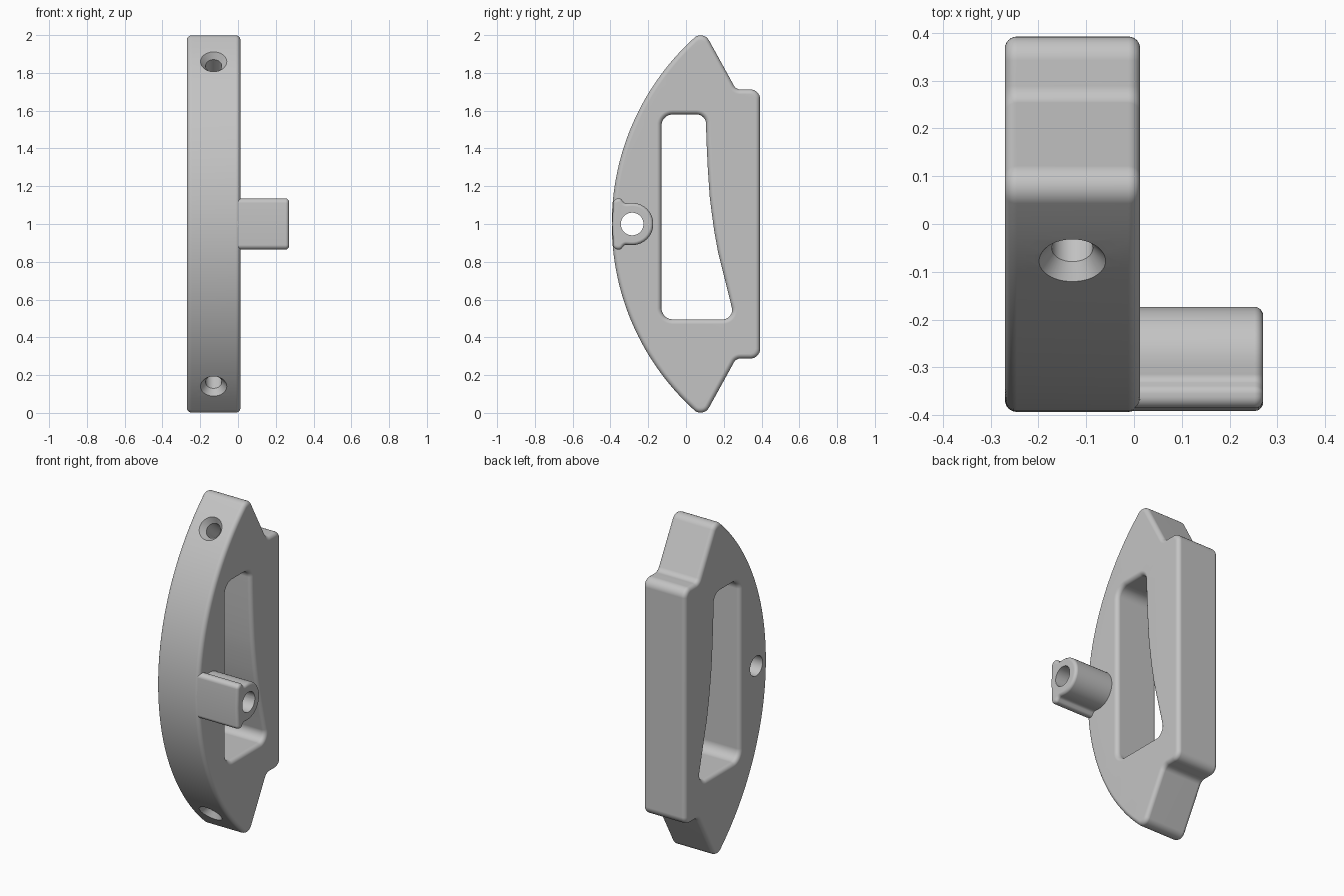
import bpy
import bmesh
from math import cos, sin, pi, tan, radians, sqrt
from mathutils import Vector

cube = bpy.data.objects.get("Cube")
if cube:
    bpy.data.objects.remove(cube)

grey = bpy.data.materials.new("plain_grey")
grey.use_nodes = True
colour = (0.55, 0.55, 0.55, 1)
grey.diffuse_color = colour
grey.node_tree.nodes["Principled BSDF"].inputs["Base Color"].default_value = colour

MID = 1.0        # height of the symmetry plane
STEPS = 8        # segments in every rounded corner


def rounded(corners):
    """Turn (y, z, radius) corners into a counter-clockwise outline with fillets."""
    points = []
    for i, (y, z, r) in enumerate(corners):
        p = Vector((y, z))
        if r == 0:
            points.append(p)
            continue
        a = (Vector(corners[i - 1][:2]) - p).normalized()
        b = (Vector(corners[(i + 1) % len(corners)][:2]) - p).normalized()
        half = a.angle(b) / 2
        centre = p + (a + b).normalized() * r / sin(half)
        start = p + a * r / tan(half) - centre
        end = p + b * r / tan(half) - centre
        sweep = pi - 2 * half
        for k in range(STEPS + 1):
            t = k / STEPS
            points.append(centre + (start * sin((1 - t) * sweep) + end * sin(t * sweep)) / sin(sweep))
    area = sum(points[i - 1].cross(points[i]) for i in range(len(points)))
    return points if area > 0 else points[::-1]


def inset(points, d):
    """Move a counter-clockwise outline inwards by d."""
    result = []
    for i, p in enumerate(points):
        a = (p - points[i - 1]).normalized()
        b = (points[(i + 1) % len(points)] - p).normalized()
        na, nb = Vector((-a.y, a.x)), Vector((-b.y, b.x))
        result.append(p + (na + nb) * d / (1 + na.dot(nb)))
    return result


def bridge(bm, rings):
    for low, high in zip(rings, rings[1:]):
        for i in range(len(low)):
            bm.faces.new((low[i - 1], low[i], high[i], high[i - 1]))


def finish(bm, name):
    bmesh.ops.recalc_face_normals(bm, faces=bm.faces)
    mesh = bpy.data.meshes.new(name)
    bm.to_mesh(mesh)
    bm.free()
    mesh.materials.append(grey)
    obj = bpy.data.objects.new(name, mesh)
    bpy.context.collection.objects.link(obj)
    return obj


def slab(name, outlines, x0, x1, r, both_ends=True):
    """Extrude an outline with optional openings along x, rounding the rims."""
    turns = [k * pi / 12 for k in range(7)]
    layers = [(x1 - r * (1 - sin(t)), r * (1 - cos(t))) for t in turns]
    if both_ends:
        layers = [(x0 + r * (1 - sin(t)), r * (1 - cos(t))) for t in turns[::-1]] + layers
    else:
        layers = [(x0, 0)] + layers
    bm = bmesh.new()
    caps = ([], [])
    for n, outline in enumerate(outlines):
        side = 1 if n == 0 else -1
        rings = [[bm.verts.new((x, *p)) for p in inset(outline, side * d)] for x, d in layers]
        bridge(bm, rings)
        for cap, ring in zip(caps, (rings[0], rings[-1])):
            cap += [bm.edges.get((ring[i - 1], ring[i])) for i in range(len(ring))]
    for cap in caps:
        bmesh.ops.triangle_fill(bm, edges=cap, use_beauty=True)
    return finish(bm, name)


def lathe(name, profile, origin, axis):
    """Round cutter from (radius, depth) steps along an axis."""
    turn = Vector(axis).to_track_quat('Z', 'Y')
    bm = bmesh.new()
    rings = []
    for r, depth in profile:
        circle = [Vector((r * cos(k * pi / 24), r * sin(k * pi / 24), depth)) for k in range(48)]
        rings.append([bm.verts.new(Vector(origin) + turn @ v) for v in circle])
    bridge(bm, rings)
    bm.faces.new(rings[0])
    bm.faces.new(rings[-1])
    return finish(bm, name)


def activate(obj):
    bpy.ops.object.select_all(action='DESELECT')
    obj.select_set(True)
    bpy.context.view_layer.objects.active = obj


def cut(obj, cutters):
    activate(obj)
    for cutter in cutters:
        mod = obj.modifiers.new("hole", 'BOOLEAN')
        mod.operation = 'DIFFERENCE'
        mod.solver = 'EXACT'
        mod.object = cutter
        bpy.ops.object.modifier_apply(modifier=mod.name)


# Handle body: bowed front, pointed ends, stepped flat back
BOW = 1.33
BOW_Y = BOW - 0.393


def bow(dz):
    return BOW_Y - sqrt(BOW * BOW - dz * dz)


back = [(0.09, 1.03, 0.05), (0.265, 0.712, 0.04), (0.392, 0.712, 0.05)]
front = [(bow(0.94 * k / 30), MID + 0.94 * k / 30, 0) for k in range(-30, 31)]
outer = front + [(y, MID + dz, r) for y, dz, r in back]
outer += [(y, MID - dz, r) for y, dz, r in back[::-1]]

# Finger opening with a curved grip side
grip = [(0.108, 1.45), (0.115, 1.3), (0.125, 1.15), (0.136, 1.06),
        (0.15, 0.96), (0.17, 0.85), (0.2, 0.73)]
opening = [(-0.13, 0.495, 0.06), (-0.13, 1.58, 0.06), (0.105, 1.58, 0.05)]
opening += [(y, z, 0) for y, z in grip] + [(0.258, 0.495, 0.05)]

body = slab("handle_body", [rounded(outer), rounded(opening)], -0.27, 0.013, 0.025)

# Side boss: round barrel with a flared front edge
PIN_Y = -0.285
flare = [(-0.384, 0.135, 0.025), (-0.345, 0.135, 0.02), (-0.325, 0.109, 0.02)]
boss_outline = [(-0.391, MID, 0)] + [(y, MID + dz, r) for y, dz, r in flare]
boss_outline += [(PIN_Y + 0.112 * cos(radians(a)), MID + 0.112 * sin(radians(a)), 0)
                 for a in range(95, -96, -10)]
boss_outline += [(y, MID - dz, r) for y, dz, r in flare[::-1]]
boss = slab("side_boss", [rounded(boss_outline)], -0.02, 0.27, 0.018, both_ends=False)

# Pin hole through boss and body, countersunk screw holes in the front
pin = lathe("pin_cutter", [(0.06, 0), (0.06, 0.8)], (-0.4, PIN_Y, MID), (1, 0, 0))
screws = []
for side in (1, -1):
    dz = 0.86 * side
    surface = (-0.129, bow(dz), MID + dz)
    inward = (0, BOW_Y - bow(dz), -dz)
    screws.append(lathe("screw_cutter", [(0.085, -0.02), (0.043, 0.035), (0.043, 0.27)],
                        surface, inward))
cut(body, [pin] + screws)
cut(boss, [pin])
for cutter in [pin] + screws:
    bpy.data.objects.remove(cutter)

# Smooth shading with crisp hole rims
for obj in (body, boss):
    activate(obj)
    bpy.ops.object.shade_smooth_by_angle(angle=radians(30))
    mod = obj.modifiers.new("even_normals", 'WEIGHTED_NORMAL')
    mod.keep_sharp = True
